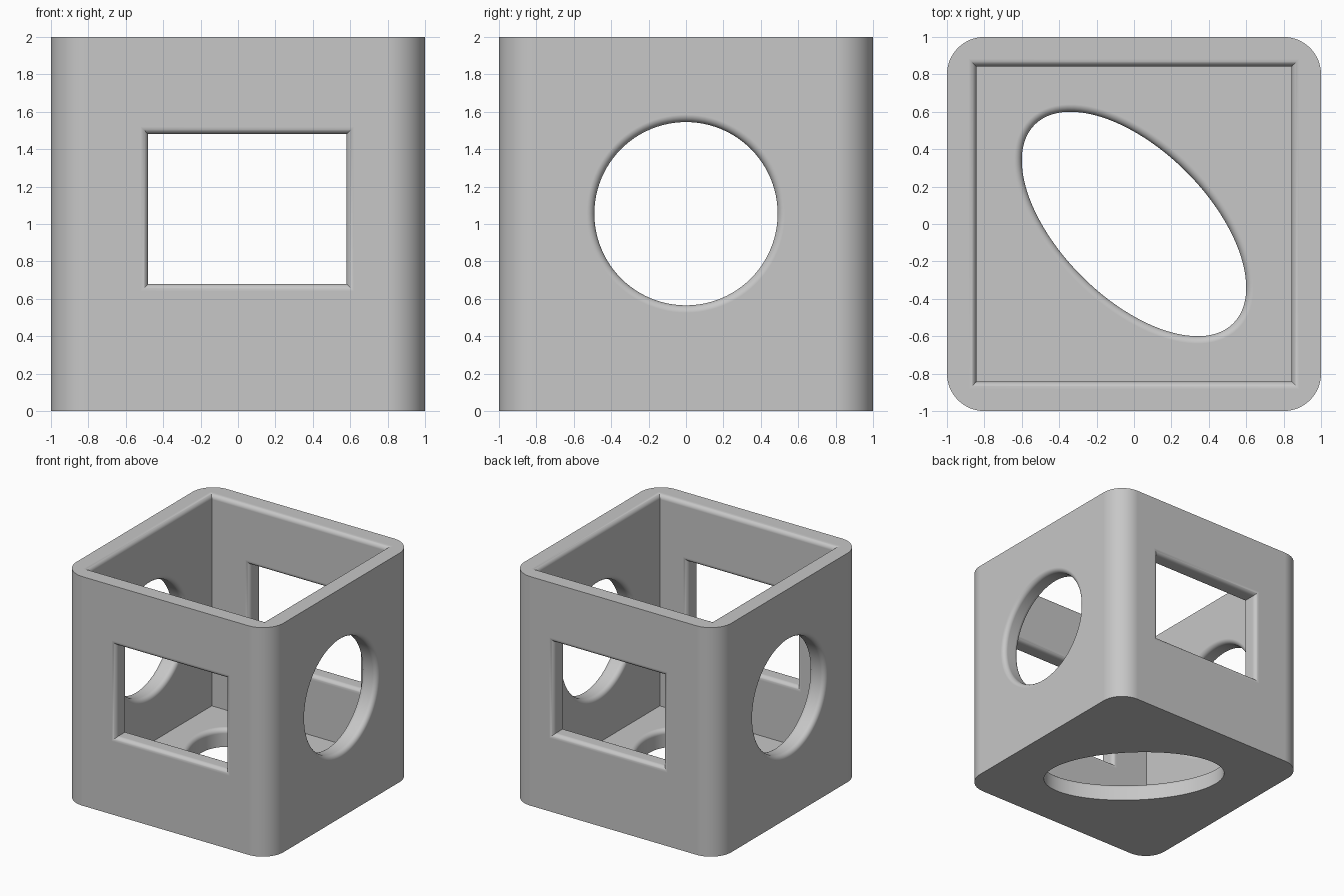
import bpy, bmesh, math

WALL = 0.157       # wall and floor thickness
INNER = 1 - WALL   # half width of the cavity
FILLET = 0.04      # rounding along the rims of the openings
STEPS = 8

if "Cube" in bpy.data.objects:
    bpy.data.objects.remove(bpy.data.objects["Cube"])

grey = bpy.data.materials.new("plain_grey")
grey.use_nodes = True
colour = (0.57, 0.57, 0.57, 1)
grey.diffuse_color = colour
grey.node_tree.nodes["Principled BSDF"].inputs["Base Color"].default_value = colour


def loft(name, rings):
    """Closed solid through a stack of matching rings of points."""
    bm = bmesh.new()
    loops = [[bm.verts.new(p) for p in ring] for ring in rings]
    n = len(loops[0])
    for a, b in zip(loops, loops[1:]):
        for i in range(n):
            j = (i + 1) % n
            bm.faces.new((a[i], a[j], b[j], b[i]))
    bm.faces.new(loops[0])
    bm.faces.new(loops[-1])
    bmesh.ops.recalc_face_normals(bm, faces=bm.faces)
    mesh = bpy.data.meshes.new(name)
    bm.to_mesh(mesh)
    bm.free()
    mesh.materials.append(grey)
    obj = bpy.data.objects.new(name, mesh)
    bpy.context.collection.objects.link(obj)
    return obj


def rectangle(u0, u1, v0, v1):
    return lambda d: [(u0 - d, v0 - d), (u1 + d, v0 - d), (u1 + d, v1 + d), (u0 - d, v1 + d)]


def ellipse(cu, cv, a, b, turn=0.0, sides=96):
    """Ellipse outline that grows along its own normals."""
    def outline(d):
        points = []
        for i in range(sides):
            t = math.tau * i / sides
            c, s = math.cos(t), math.sin(t)
            length = math.hypot(b * c, a * s)
            x, y = a * c + d * b * c / length, b * s + d * a * s / length
            points.append((cu + x * math.cos(turn) - y * math.sin(turn),
                           cv + x * math.sin(turn) + y * math.cos(turn)))
        return points
    return outline


def rounded_rim(surface, way):
    """Depth and growth pairs flaring out towards a surface."""
    arc = [math.pi / 2 * i / STEPS for i in range(STEPS + 1)]
    rim = [(surface + way * FILLET * (math.sin(t) - 1), FILLET * (1 - math.cos(t))) for t in arc]
    return rim + [(surface + way * 0.1, FILLET)]


def cut(body, outline, profile, place):
    """Cut one opening whose outline grows along its depth profile."""
    cutter = loft("opening_cutter", [[place(u, v, w) for u, v in outline(d)] for w, d in profile])
    cutter.hide_render = True
    mod = body.modifiers.new("opening", "BOOLEAN")
    mod.operation, mod.solver, mod.object = "DIFFERENCE", "EXACT", cutter
    bpy.ops.object.modifier_apply(modifier=mod.name)
    bpy.data.objects.remove(cutter)


# Box body with rounded upright corners
corner, radius, turns = 0.8, 0.2, 16
footprint = []
for k, (sx, sy) in enumerate([(1, 1), (-1, 1), (-1, -1), (1, -1)]):
    for i in range(turns + 1):
        t = math.pi / 2 * (k + i / turns)
        footprint.append((sx * corner + radius * math.cos(t), sy * corner + radius * math.sin(t)))
box = loft("open_box", [[(x, y, z) for x, y in footprint] for z in (0, 2)])
bpy.context.view_layer.objects.active = box
box.select_set(True)

# Cavity, open at the top
upright = lambda u, v, w: (u, v, w)
cut(box, rectangle(-INNER, INNER, -INNER, INNER), [(WALL, 0)] + rounded_rim(2, 1), upright)

# Slanted oval hole in the floor, rounded on its upper rim only
cut(box, ellipse(0, 0, 0.751, 0.395, -math.pi / 4),
    [(-0.1, 0)] + rounded_rim(WALL, 1), upright)

# Rectangular windows front and back, round holes left and right
through_wall = rounded_rim(INNER, -1)[::-1] + rounded_rim(1, 1)
for side in (-1, 1):
    cut(box, rectangle(-0.48, 0.58, 0.68, 1.48), through_wall,
        lambda u, v, w: (u, side * w, v))
    cut(box, ellipse(0, 1.055, 0.49, 0.49), through_wall,
        lambda u, v, w: (side * w, u, v))

# Smooth rounded rims, flat walls
bpy.ops.object.shade_smooth_by_angle(angle=math.radians(30))
weighted = box.modifiers.new("flat_walls", "WEIGHTED_NORMAL")
weighted.keep_sharp = True
